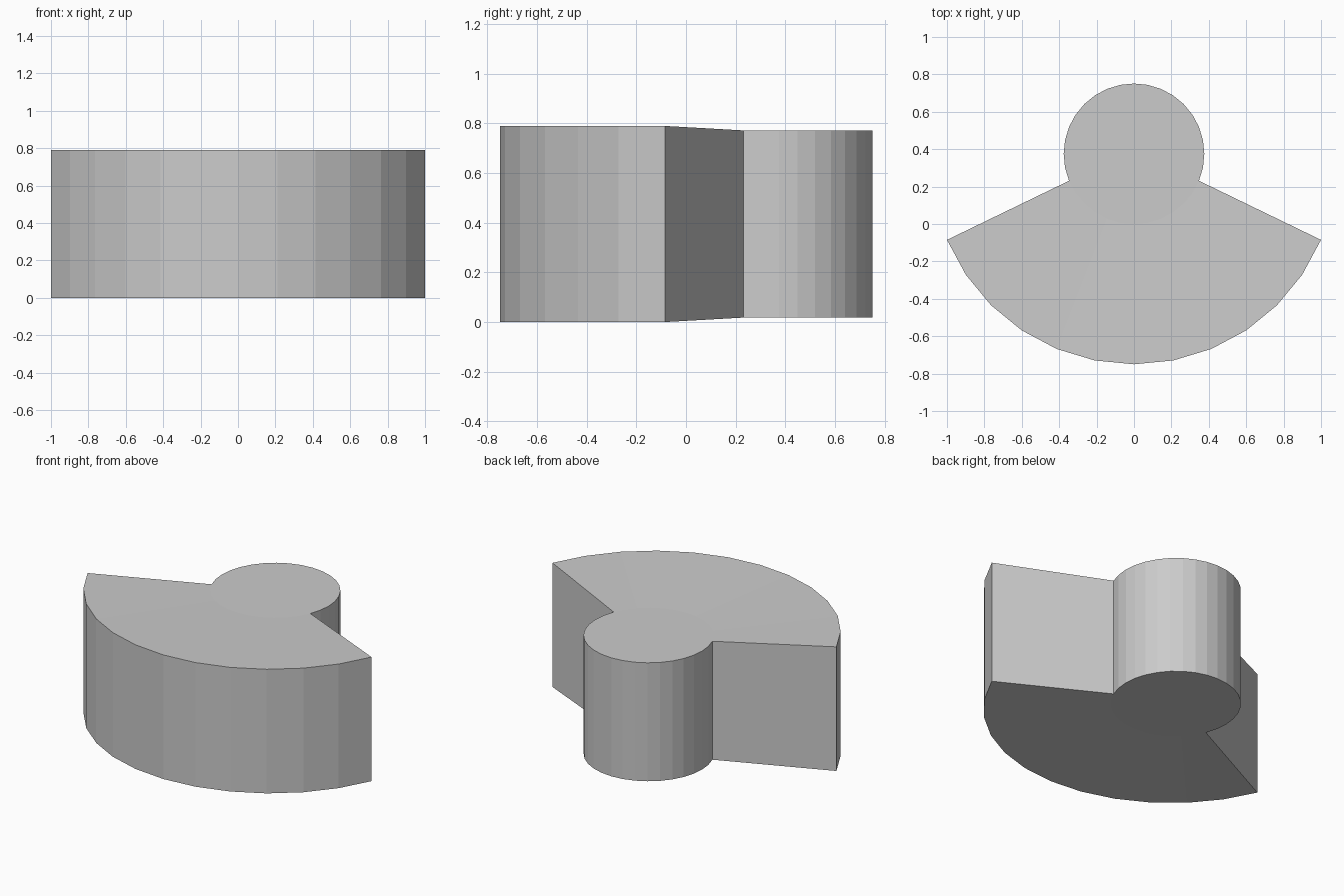
import bpy, bmesh
from math import sin, cos, radians

if "Cube" in bpy.data.objects:
    bpy.data.objects.remove(bpy.data.objects["Cube"])

SIDES = 32                       # sides of the round boss
BOSS_Y, BOSS_R = 0.375, 0.376
BOSS_Z = (0.018, 0.772)
FAN_Y, FAN_R, FAN_HALF = 0.334, 1.084, 67.27
FAN_Z = (0.0, 0.79)
STEPS = 12                       # segments of the fan, matching the boss's lower arc


def polar(cy, r, degrees, z):
    """Point on a circle; angle measured from straight forward (-y)."""
    a = radians(degrees)
    return (r * sin(a), cy - r * cos(a), z)


bm = bmesh.new()
boss, fan = [], []
for level in range(2):
    # full boss ring, starting at the left junction so indices 0..STEPS meet the fan
    start = -STEPS / 2 * 360 / SIDES
    boss.append([bm.verts.new(polar(BOSS_Y, BOSS_R, start + i * 360 / SIDES, BOSS_Z[level]))
                 for i in range(SIDES)])
    # outer fan arc
    fan.append([bm.verts.new(polar(FAN_Y, FAN_R, -FAN_HALF + 2 * FAN_HALF * i / STEPS, FAN_Z[level]))
                for i in range(STEPS + 1)])

for level in range(2):
    # flat boss cap, and the gently sloping web from boss to fan rim
    bm.faces.new(boss[level])
    for i in range(STEPS):
        bm.faces.new((boss[level][i], boss[level][i + 1], fan[level][i + 1], fan[level][i]))

# walls: fan rim, exposed boss side, and the two straight flanks
outline = [fan[0] + boss[0][STEPS:] + boss[0][:1],
           fan[1] + boss[1][STEPS:] + boss[1][:1]]
n = len(outline[0])
for i in range(n):
    j = (i + 1) % n
    bm.faces.new((outline[0][i], outline[0][j], outline[1][j], outline[1][i]))

bmesh.ops.recalc_face_normals(bm, faces=bm.faces)
mesh = bpy.data.meshes.new("counterweight")
bm.to_mesh(mesh)
bm.free()
bpy.context.collection.objects.link(bpy.data.objects.new("counterweight", mesh))
